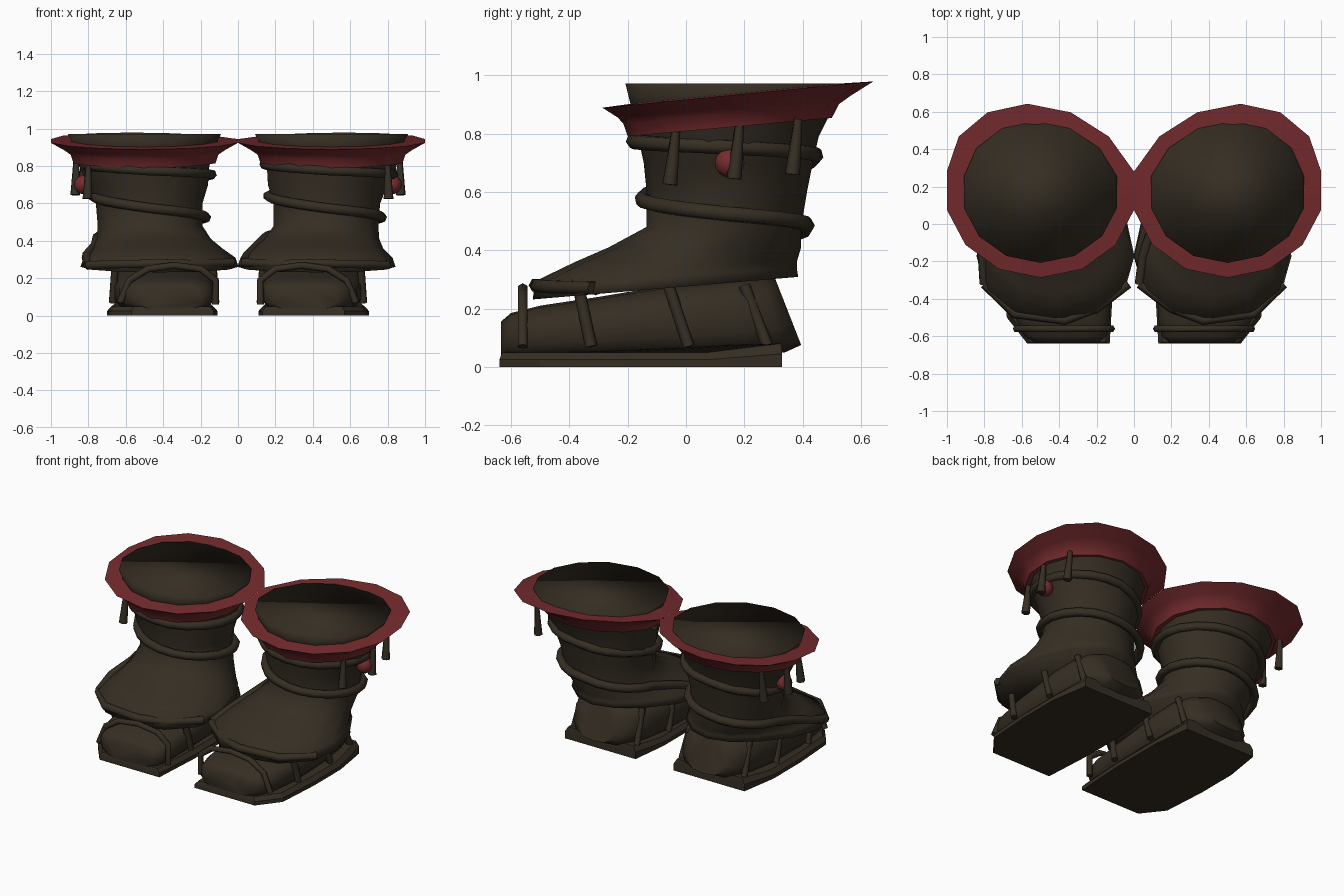
import bpy, bmesh, math

if "Cube" in bpy.data.objects:
    bpy.data.objects.remove(bpy.data.objects["Cube"])


def material(name, rgb):
    m = bpy.data.materials.new(name)
    m.diffuse_color = (*rgb, 1)
    m.use_nodes = True
    m.node_tree.nodes["Principled BSDF"].inputs["Base Color"].default_value = m.diffuse_color
    return m


BROWN = material("dark_leather", (0.036, 0.027, 0.017))
RED = material("red_trim", (0.178, 0.024, 0.027))
N = 14


def loft(name, rings, mat, side, angle=40, closed=False):
    """Skin a list of point rings, mirrored in x when side is -1."""
    bm = bmesh.new()
    vs = [[bm.verts.new((side * p[0], p[1], p[2])) for p in r] for r in rings]
    n = len(vs[0])
    pairs = list(zip(vs, vs[1:])) + ([(vs[-1], vs[0])] if closed else [])
    for a, b in pairs:
        for i in range(n):
            j = (i + 1) % n
            bm.faces.new((a[i], a[j], b[j], b[i]))
    if not closed:
        bm.faces.new(vs[0])
        bm.faces.new(vs[-1])
    bmesh.ops.recalc_face_normals(bm, faces=bm.faces)
    me = bpy.data.meshes.new(name)
    bm.to_mesh(me)
    bm.free()
    me.materials.append(mat)
    ob = bpy.data.objects.new(name, me)
    bpy.context.collection.objects.link(ob)
    bpy.ops.object.select_all(action='DESELECT')
    ob.select_set(True)
    bpy.context.view_layer.objects.active = ob
    bpy.ops.object.shade_smooth_by_angle(angle=math.radians(angle))
    return ob


def oval(cx, cy, rx, ry, z, slope=0.0, egg=0.0, shear=0.0):
    """Ring tilted along y, widened towards the toe by egg, back half sheared in x."""
    pts = []
    for i in range(N):
        a = math.tau * (i + 0.5) / N
        y = cy + ry * math.sin(a)
        x = cx + rx / 0.975 * math.cos(a) * (1 - egg * math.sin(a))
        pts.append((x + shear * max(0, y - cy - 0.1), y, z + slope * (y - cy)))
    return pts


def tube(name, pts, r, side, radii=None, mat=BROWN):
    """Round cord along a path."""
    cu = bpy.data.curves.new(name, 'CURVE')
    cu.dimensions = '3D'
    cu.bevel_depth = r
    cu.bevel_resolution = 1
    cu.use_fill_caps = True
    sp = cu.splines.new('POLY')
    sp.points.add(len(pts) - 1)
    for i, p in enumerate(pts):
        sp.points[i].co = (side * p[0], p[1], p[2], 1)
        sp.points[i].radius = radii[i] if radii else 1
    cu.materials.append(mat)
    ob = bpy.data.objects.new(name, cu)
    bpy.context.collection.objects.link(ob)


def ball(name, loc, r, mat):
    bm = bmesh.new()
    bmesh.ops.create_uvsphere(bm, u_segments=12, v_segments=8, radius=r)
    for f in bm.faces:
        f.smooth = True
    me = bpy.data.meshes.new(name)
    bm.to_mesh(me)
    bm.free()
    me.materials.append(mat)
    ob = bpy.data.objects.new(name, me)
    ob.location = loc
    bpy.context.collection.objects.link(ob)


def foot_section(y, x0, x1, z0, z1, lean=0.0):
    """Rounded upright section of the inner shoe."""
    pts = []
    for i in range(14):
        a = math.tau * (i + 0.5) / 14
        c, s = math.cos(a), math.sin(a)
        u = math.copysign(abs(c) ** 0.65, c)
        v = math.copysign(abs(s) ** 0.65, s)
        pts.append(((x0 + x1) / 2 + u * (x1 - x0) / 2, y + lean * v,
                    (z0 + z1) / 2 + v * (z1 - z0) / 2))
    return pts


def lerp_keys(keys, t):
    """Linear interpolation through evenly spaced keys."""
    i = min(int(t), len(keys) - 2)
    return keys[i] + (keys[i + 1] - keys[i]) * (t - i)


# coiled cord at quarter turns: heights, and distance from the shaft axis
COIL_Z = [0.81, 0.775, 0.755, 0.725, 0.64, 0.575, 0.525, 0.485, 0.415]
COIL_R = [0.345, 0.32, 0.345, 0.305, 0.31, 0.29, 0.30, 0.275, 0.305]

for side, tag in ((1, "right"), (-1, "left")):
    # sole plate with a cut outer toe corner and a sloping top lip
    outline = [(0.13, -0.64), (0.57, -0.64), (0.68, -0.5), (0.70, -0.2),
               (0.70, 0.08), (0.66, 0.33), (0.14, 0.33), (0.11, 0.08), (0.11, -0.3)]
    lip = [(x, y, 0.045 if y > 0.3 else 0.025) for x, y in outline]
    top = [(0.4 + (x - 0.4) * 0.92, y * 0.985, 0.08 if y > 0.3 else 0.05)
           for x, y in outline]
    loft(tag + "_sole", [[(x, y, 0.0) for x, y in outline], lip, top], BROWN, side, 25)

    # inner shoe with rounded toe and leaning heel
    loft(tag + "_shoe", [
        foot_section(-0.635, 0.19, 0.53, 0.03, 0.155),
        foot_section(-0.60, 0.145, 0.59, 0.02, 0.185),
        foot_section(-0.50, 0.125, 0.64, 0.02, 0.21),
        foot_section(-0.30, 0.12, 0.67, 0.02, 0.24),
        foot_section(0.0, 0.12, 0.67, 0.02, 0.29),
        foot_section(0.18, 0.14, 0.65, 0.03, 0.31, -0.02),
        foot_section(0.30, 0.19, 0.61, 0.05, 0.31, -0.04),
        foot_section(0.35, 0.27, 0.54, 0.075, 0.305, -0.045)], BROWN, side, 50)

    # boot shaft, flaring out over the foot
    loft(tag + "_shaft", [
        oval(0.42, -0.07, 0.40, 0.455, 0.270, 0.085, 0.25),
        oval(0.42, -0.07, 0.385, 0.45, 0.315, 0.05, 0.25),
        oval(0.43, 0.0, 0.335, 0.38, 0.36, 0, 0.15),
        oval(0.45, 0.065, 0.30, 0.33, 0.41, 0, 0.08),
        oval(0.47, 0.13, 0.28, 0.265, 0.48),
        oval(0.475, 0.14, 0.285, 0.275, 0.60),
        oval(0.48, 0.145, 0.32, 0.29, 0.70),
        oval(0.50, 0.145, 0.345, 0.31, 0.79),
        oval(0.50, 0.16, 0.37, 0.35, 0.90),
        oval(0.50, 0.17, 0.41, 0.378, 0.972, 0, 0, 0.1)], BROWN, side, 130)

    # flared red cuff
    loft(tag + "_cuff", [
        oval(0.50, 0.15, 0.33, 0.30, 0.822, 0.09),
        oval(0.50, 0.15, 0.38, 0.35, 0.822, 0.09),
        oval(0.50, 0.155, 0.395, 0.37, 0.868, 0.09),
        oval(0.50, 0.165, 0.43, 0.40, 0.893, 0.093, 0, 0.1),
        oval(0.50, 0.178, 0.50, 0.465, 0.934, 0.097, 0, 0.19),
        oval(0.50, 0.17, 0.39, 0.36, 0.937, 0.097, 0, 0.1)], RED, side, 50, closed=True)

    # piping along the front edge of the flare
    edge = [(0.03, -0.32, 0.285), (0.2, -0.45, 0.275),
            (0.37, -0.515, 0.28), (0.64, -0.48, 0.275), (0.80, -0.32, 0.27)]
    tube(tag + "_flare_piping", edge, 0.025, side)

    # cord spiralling down the shaft, turning the same way on both boots
    coil = []
    for i in range(8 * 5 + 1):
        t = i / 5
        a = math.pi + t * math.pi / 2
        r = lerp_keys(COIL_R, t)
        cx = side * (0.485 if t < 4 else 0.47 if t < 7 else 0.45)
        coil.append((cx + r * math.cos(a), 0.14 + r * math.sin(a), lerp_keys(COIL_Z, t)))
    # tail runs down the flare to the piping
    coil += [(0.10, -0.02, 0.37), (0.05, -0.17, 0.32), (0.03, -0.32, 0.285)] if side > 0 \
        else [(-0.765, -0.02, 0.37), (-0.81, -0.17, 0.32), (-0.80, -0.32, 0.27)]
    tube(tag + "_coiled_cord", coil, 0.027, 1)

    # toe loop
    tube(tag + "_toe_loop", [(0.12, -0.56, 0.06), (0.12, -0.56, 0.19),
                             (0.20, -0.56, 0.25), (0.34, -0.56, 0.268),
                             (0.48, -0.56, 0.25), (0.58, -0.56, 0.19),
                             (0.63, -0.56, 0.07)], 0.019, side)
    # side straps between sole and flare
    for k, (y0, y1) in enumerate(((-0.37, -0.325), (-0.06, 0.01), (0.20, 0.28))):
        for x0, x1, s in ((0.655, 0.67, -1), (0.135, 0.12, 1)):
            d = 0.045 * s * (k == 2)
            tube(f"{tag}_strap_{k}", [(x0 + d, y0, 0.28), (x1 + d, y1, 0.07)], 0.021, side)

    # hanging tassels and red bead on the outer side
    for k, (x, y, z0, z1) in enumerate(((0.80, -0.045, 0.81, 0.625),
                                        (0.865, 0.175, 0.84, 0.645),
                                        (0.825, 0.375, 0.85, 0.66))):
        tube(f"{tag}_tassel_{k}", [(x, y + 0.01, z0), (x + 0.005, y - 0.01, z1)],
             0.027, side, radii=[0.55, 1])
    ball(tag + "_bead", (side * 0.825, 0.15, 0.70), 0.051, RED)
